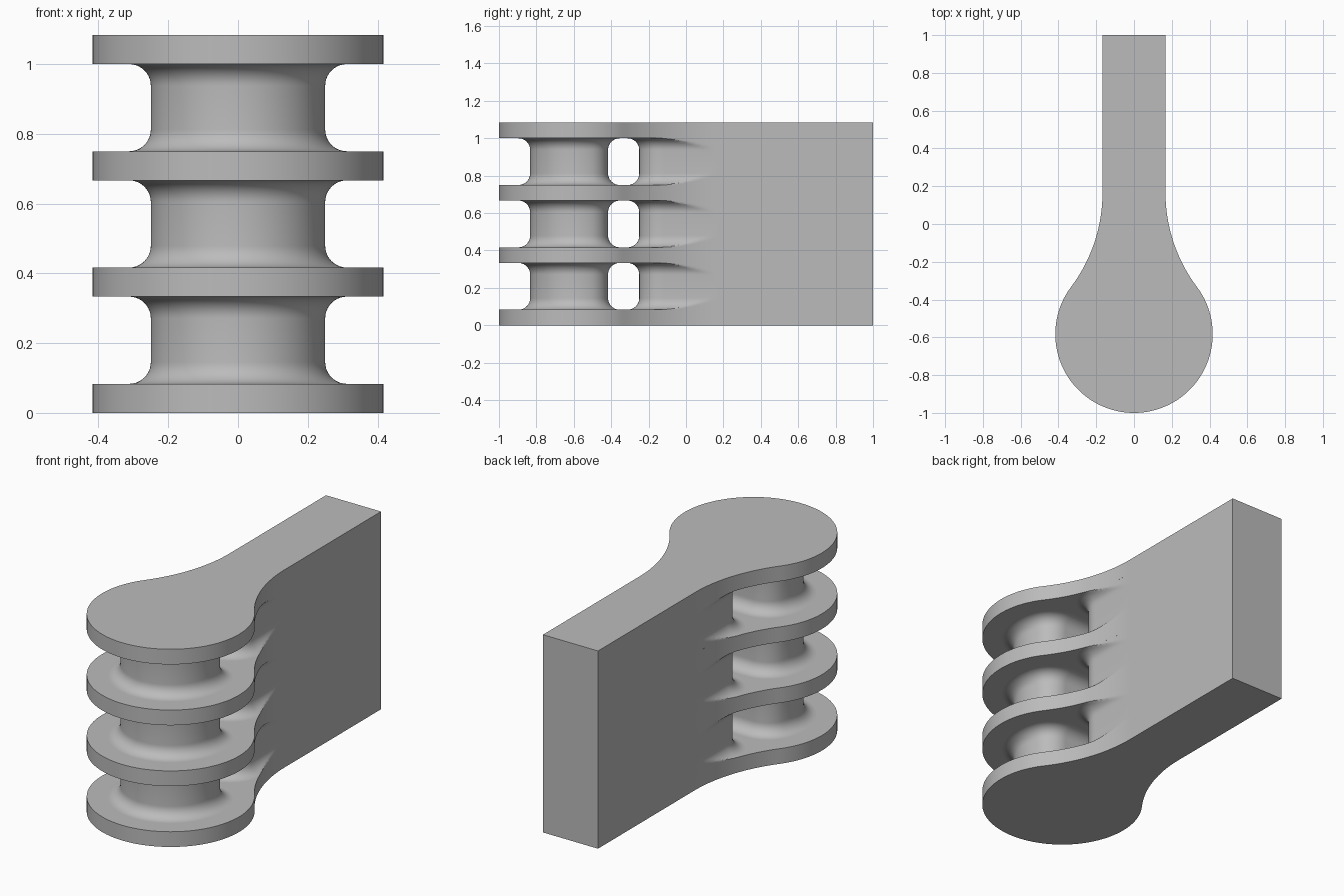
import bpy, bmesh
from math import sin, cos, pi, sqrt, radians, atan2

old = bpy.data.objects.get("Cube")
if old:
    bpy.data.objects.remove(old, do_unlink=True)

U = 1 / 12                      # design module
HEIGHT = 13 * U
PLATE, PITCH = U, 4 * U         # plate thickness and spacing
DISC_Y, DISC_R = -7 * U, 5 * U  # round head
HALF, NECK_R, NECK_Y = 2 * U, 10 * U, 2 * U
POST_R, CORNER, FILLET = 3 * U, 1.5 * U, 0.75 * U
POST_BACK, WALL_FRONT = -5 * U, -3 * U

gray = bpy.data.materials.new("plain gray")
gray.use_nodes = True
gray.diffuse_color = (0.5, 0.5, 0.5, 1)
gray.node_tree.nodes["Principled BSDF"].inputs["Base Color"].default_value = (0.5, 0.5, 0.5, 1)


def arc(cx, cy, r, a0, a1, n):
    return [(cx + r * cos(a0 + (a1 - a0) * i / n), cy + r * sin(a0 + (a1 - a0) * i / n))
            for i in range(n + 1)]


def mirrored(half):
    """Close a +x half outline with its mirror image."""
    return half + [(-x, y) for x, y in reversed(half)]


def loft(name, rings):
    """Skin a stack of (z, outline) rings and cap both ends."""
    bm = bmesh.new()
    loops = [[bm.verts.new((x, y, z)) for x, y in pts] for z, pts in rings]
    n = len(loops[0])
    for a, b in zip(loops, loops[1:]):
        for i in range(n):
            j = (i + 1) % n
            bm.faces.new((a[i], a[j], b[j], b[i]))
    bm.faces.new(loops[0][::-1])
    bm.faces.new(loops[-1])
    bmesh.ops.recalc_face_normals(bm, faces=bm.faces)
    mesh = bpy.data.meshes.new(name)
    bm.to_mesh(mesh)
    bm.free()
    mesh.materials.append(gray)
    ob = bpy.data.objects.new(name, mesh)
    bpy.context.collection.objects.link(ob)
    bpy.ops.object.select_all(action='DESELECT')
    ob.select_set(True)
    bpy.context.view_layer.objects.active = ob
    bpy.ops.object.shade_smooth_by_angle(angle=radians(30))


def plate_half_width(y):
    """Half width of the plate along the concave neck."""
    return HALF + NECK_R - sqrt(NECK_R ** 2 - (y - NECK_Y) ** 2)


def plate_outline():
    join = atan2(3, 4)          # where the disc meets the neck arc
    head = arc(0, DISC_Y, DISC_R, -pi / 2 + 0.02, join, 56)
    neck = arc(HALF + NECK_R, NECK_Y, NECK_R, pi + join, pi, 24)
    return mirrored(head + neck[1:])


def post_outline(d):
    """Round post with a flat back and rounded back corners, grown by d."""
    cy = POST_BACK - CORNER
    cx = sqrt((POST_R - CORNER) ** 2 - (cy - DISC_Y) ** 2)
    a = atan2(cy - DISC_Y, cx)
    front = arc(0, DISC_Y, POST_R + d, -pi / 2 + 0.02, a, 36)
    corner = arc(cx, cy, CORNER + d, a, pi / 2, 14)
    return mirrored(front + corner[1:])


def wall_outline(d):
    """Web nose grown by d, never wider than the plate."""
    cx, cy = HALF - CORNER, WALL_FRONT + CORNER
    half = arc(cx, cy, CORNER + d, -pi / 2, 0, 16)
    half += [(HALF + d, cy + (NECK_Y - cy) * i / 24) for i in range(1, 25)]
    return mirrored([(min(x, plate_half_width(y)), y) for x, y in half])


def filleted(outline, z0, z1):
    """Rings of an outline flaring into the plates at z0 and z1."""
    steps = [i / 10 * pi / 2 for i in range(11)]
    low = [(z0 + FILLET * (1 - cos(a)), outline(FILLET * (1 - sin(a)))) for a in steps]
    high = [(z1 - (z - z0), pts) for z, pts in reversed(low)]
    return low + high


# Solid tail block
tail = mirrored([(HALF, NECK_Y), (HALF, 1.0)])
loft("tail_block", [(0, tail), (HEIGHT, tail)])

# Four keyhole plates
for k in range(4):
    z = k * PITCH
    loft(f"plate_{k + 1}", [(z, plate_outline()), (z + PLATE, plate_outline())])

# Posts and webs between the plates
for k in range(3):
    z0, z1 = k * PITCH + PLATE, (k + 1) * PITCH
    loft(f"post_{k + 1}", filleted(post_outline, z0, z1))
    loft(f"web_{k + 1}", filleted(wall_outline, z0, z1))
